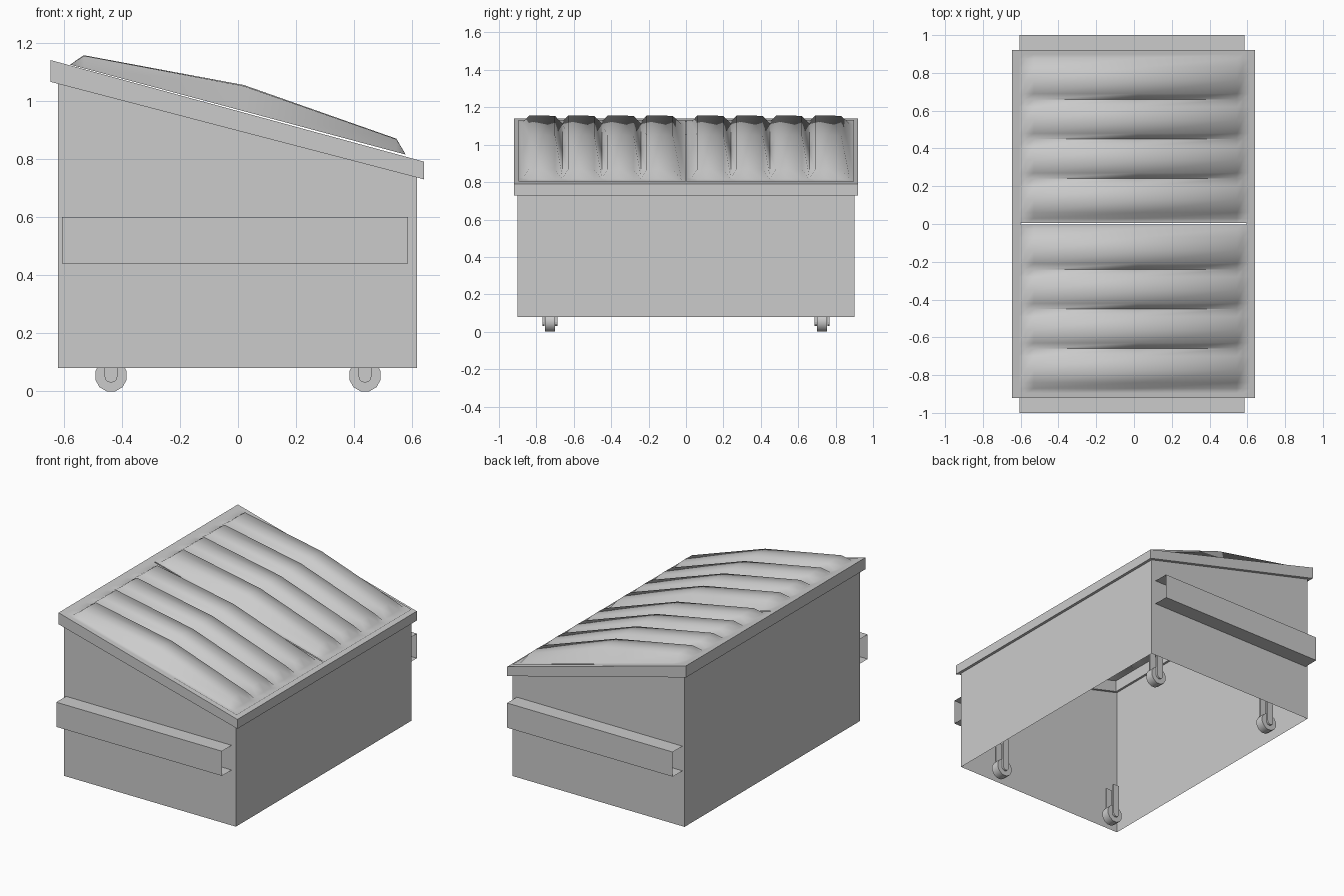
import bpy, bmesh, math

if "Cube" in bpy.data.objects:
    bpy.data.objects.remove(bpy.data.objects["Cube"])

def make(name, verts, faces, smooth=None):
    me = bpy.data.meshes.new(name)
    me.from_pydata(verts, [], faces)
    bm = bmesh.new()
    bm.from_mesh(me)
    bmesh.ops.recalc_face_normals(bm, faces=bm.faces)
    bm.to_mesh(me)
    bm.free()
    ob = bpy.data.objects.new(name, me)
    bpy.context.collection.objects.link(ob)
    if smooth:
        bpy.ops.object.select_all(action='DESELECT')
        bpy.context.view_layer.objects.active = ob
        ob.select_set(True)
        bpy.ops.object.shade_smooth_by_angle(angle=math.radians(smooth))
    return ob

def bridge(rings, close=False):
    """Join equal-length closed loops with quads."""
    n = len(rings[0])
    verts = [v for r in rings for v in r]
    faces = []
    for a in range(len(rings) if close else len(rings) - 1):
        b = (a + 1) % len(rings)
        for i in range(n):
            j = (i + 1) % n
            faces.append((a*n + i, a*n + j, b*n + j, b*n + i))
    return verts, faces

def rect(x0, x1, y, zf):
    return [(x, s, zf(x)) for x, s in ((x0, -y), (x1, -y), (x1, y), (x0, y))]

def extrude_y(name, profile, y0, y1, smooth=None):
    n = len(profile)
    v, f = bridge([[(x, y, z) for x, z in profile] for y in (y0, y1)])
    return make(name, v, f + [tuple(range(n)), tuple(range(n, 2*n))], smooth)

def rim_top(x): return 1.14 - 0.272 * (x + 0.645)
def rim_low(x): return 1.065 - 0.261 * (x + 0.645)

# Bin walls, open below and above
make("bin_body", *bridge([rect(-0.62, 0.615, 0.9, lambda x: 0.08),
                          rect(-0.62, 0.615, 0.9, lambda x: rim_top(x) - 0.02)]))

# Sloping rim frame
outer, inner = (-0.645, 0.64, 0.92), (-0.60, 0.595, 0.885)
make("rim", *bridge([rect(*outer, rim_low), rect(*outer, rim_top),
                     rect(*inner, rim_top), rect(*inner, rim_low)], True))

# Two ribbed lids, four ribs each
stations = [(-0.61, 0), (-0.578, 0), (-0.53, 0.045), (0.02, 0.09),
            (0.545, 0.046), (0.577, 0), (0.617, 0)]
rows = [(0.004, 0)]
for i in range(4):
    y = 0.03 + 0.21 * i
    rows += [(y, 0), (y + 0.03, 0.96), (y + 0.1, 1.0), (y + 0.17, 0.93)]
rows += [(0.875, 0), (0.898, 0)]

def lid_base(x): return 1.133 - 0.268 * (x + 0.61)

for name, off in (("lid_left", -0.9), ("lid_right", 0.0)):
    nx = len(stations)
    verts = [(x, y + off, lid_base(x) + h * k) for y, k in rows for x, h in stations]
    faces = [(r*nx + c, r*nx + c + 1, (r+1)*nx + c + 1, (r+1)*nx + c)
             for r in range(len(rows) - 1) for c in range(nx - 1)]
    make(name, verts, faces, 100)

# Fork pockets: open square tubes on both sides
for name, s in (("fork_pocket_front", -1), ("fork_pocket_back", 1)):
    sec = [(0.9, 0.44), (1.0, 0.44), (1.0, 0.60), (0.9, 0.60)]
    make(name, *bridge([[(x, s*y, z) for y, z in sec] for x in (-0.605, 0.585)]))

# Casters: twelve-sided wheel between two round-ended plates
for sx in (-1, 1):
    for sy in (-1, 1):
        cx, cy = 0.437 * sx, 0.728 * sy
        tag = ("right" if sx > 0 else "left") + ("_back" if sy > 0 else "_front")
        wheel = [(cx + 0.056 * math.cos(math.tau * (i + 0.5) / 12),
                  0.055 + 0.057 * math.sin(math.tau * (i + 0.5) / 12)) for i in range(12)]
        extrude_y("wheel_" + tag, wheel, cy - 0.027, cy + 0.027, 35)
        plate = [(cx + 0.022, 0.25), (cx - 0.022, 0.25)]
        plate += [(cx + 0.022 * math.cos(a), 0.052 + 0.022 * math.sin(a))
                  for a in [math.pi + math.pi * k / 6 for k in range(7)]]
        for k, d in (("inner", -0.034), ("outer", 0.034)):
            y = cy + sy * d
            extrude_y("caster_plate_%s_%s" % (tag, k), plate, y - 0.006, y + 0.006)
